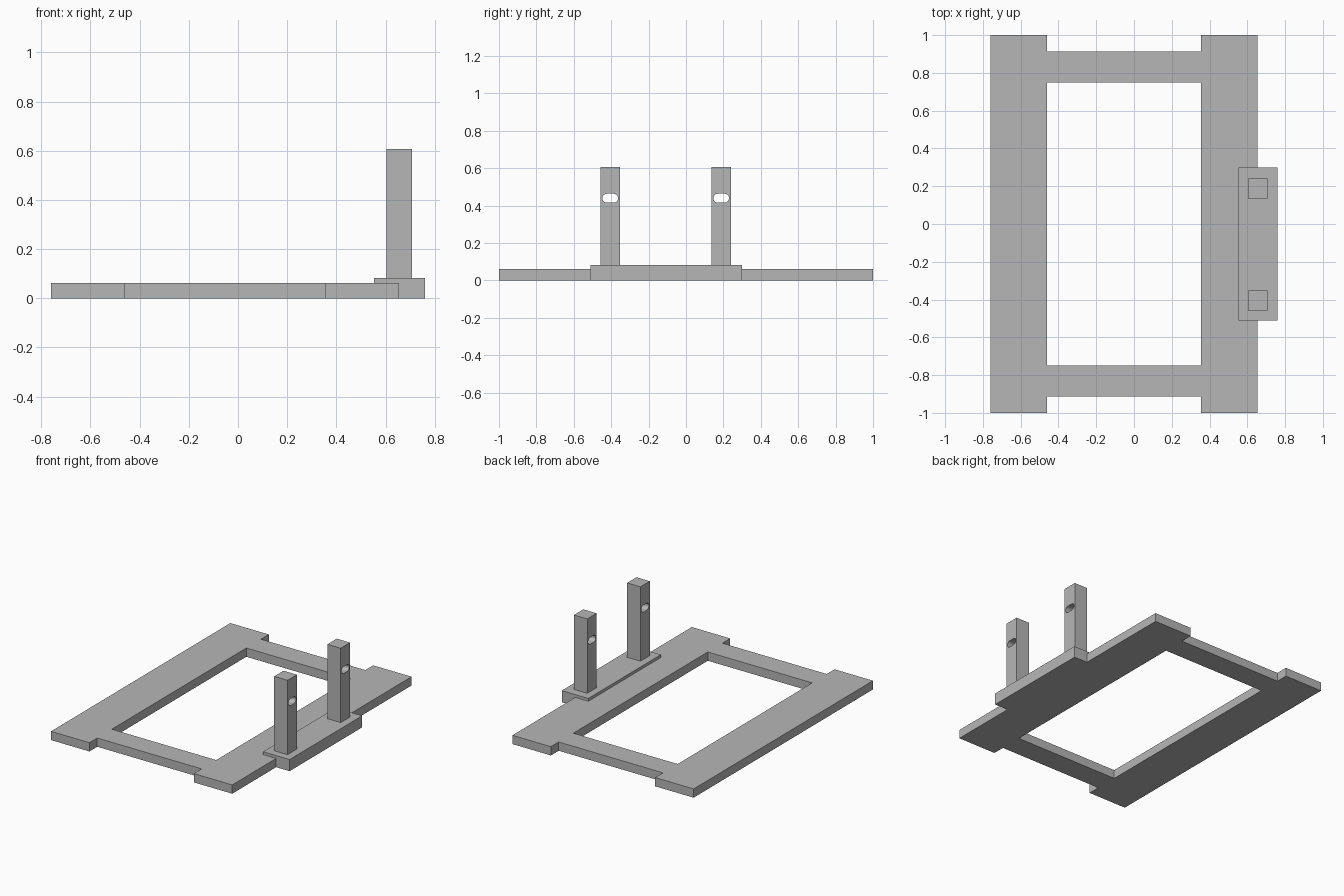
import bpy
import bmesh
from math import pi, cos, sin, radians

cube = bpy.data.objects.get("Cube")
if cube:
    bpy.data.objects.remove(cube, do_unlink=True)

GREY = (0.47, 0.47, 0.47, 1)
grey = bpy.data.materials.new("plain grey")
grey.use_nodes = True
grey.diffuse_color = GREY
grey.node_tree.nodes["Principled BSDF"].inputs["Base Color"].default_value = GREY

# Ways to lay a flat profile (a, b) at depth t along an axis
PLACE = {
    "x": lambda a, b, t: (t, a, b),
    "y": lambda a, b, t: (a, t, b),
    "z": lambda a, b, t: (a, b, t),
}


def prism(name, loops, axis, low, high):
    """Extrude a profile: the first loop is the outline, others are holes."""
    bm = bmesh.new()
    for loop in loops:
        verts = [bm.verts.new(PLACE[axis](a, b, low)) for a, b in loop]
        for i, v in enumerate(verts):
            bm.edges.new((verts[i - 1], v))
    bmesh.ops.triangle_fill(bm, edges=bm.edges[:], use_beauty=True)
    geom = bmesh.ops.extrude_face_region(
        bm, geom=bm.faces[:], use_keep_orig=True)["geom"]
    moved = [g for g in geom if isinstance(g, bmesh.types.BMVert)]
    bmesh.ops.translate(bm, verts=moved, vec=PLACE[axis](0, 0, high - low))
    bmesh.ops.recalc_face_normals(bm, faces=bm.faces[:])
    mesh = bpy.data.meshes.new(name)
    bm.to_mesh(mesh)
    bm.free()
    mesh.materials.append(grey)
    obj = bpy.data.objects.new(name, mesh)
    bpy.context.collection.objects.link(obj)
    return obj


def rect(a0, a1, b0, b1):
    return [(a0, b0), (a1, b0), (a1, b1), (a0, b1)]


def slot(a, b, half_width, radius, steps=12):
    """Rounded slot lying along the first profile direction."""
    points = []
    for side in (1, -1):
        for i in range(steps + 1):
            angle = -pi / 2 + pi * i / steps
            points.append((a + side * (half_width - radius + radius * cos(angle)),
                           b + side * radius * sin(angle)))
    return points


# Base frame: two wide rails joined by two set-back crossbars
LEFT, LEFT_IN, RIGHT_IN, RIGHT = -0.76, -0.46, 0.355, 0.655
END, BAR_OUT, BAR_IN = 1.0, 0.913, 0.75
FRAME_TOP, PLATE_TOP = 0.062, 0.082
front_edge = [(LEFT, -END), (LEFT_IN, -END), (LEFT_IN, -BAR_OUT),
              (RIGHT_IN, -BAR_OUT), (RIGHT_IN, -END), (RIGHT, -END)]
back_edge = [(x, -y) for x, y in reversed(front_edge)]
opening = rect(LEFT_IN, RIGHT_IN, -BAR_IN, BAR_IN)
prism("base_frame", [front_edge + back_edge, opening], "z", 0, FRAME_TOP)

# Mounting plate: stepped section that laps over the rail edge
PLATE_IN, PLATE_OUT = 0.553, 0.76
section = [(RIGHT, 0), (PLATE_OUT, 0), (PLATE_OUT, PLATE_TOP),
           (PLATE_IN, PLATE_TOP), (PLATE_IN, FRAME_TOP), (RIGHT, FRAME_TOP)]
prism("mounting_plate", [section], "y", -0.51, 0.3)

# Upright posts, each pierced by a rounded slot
HALF = 0.052
for name, y in (("front_post", -0.405), ("back_post", 0.188)):
    side = rect(y - HALF, y + HALF, PLATE_TOP, 0.607)
    hole = slot(y, 0.44, 0.042, 0.024)
    post = prism(name, [side, hole], "x", 0.603, 0.707)
    bpy.ops.object.select_all(action="DESELECT")
    post.select_set(True)
    bpy.context.view_layer.objects.active = post
    bpy.ops.object.shade_smooth_by_angle(angle=radians(30))
